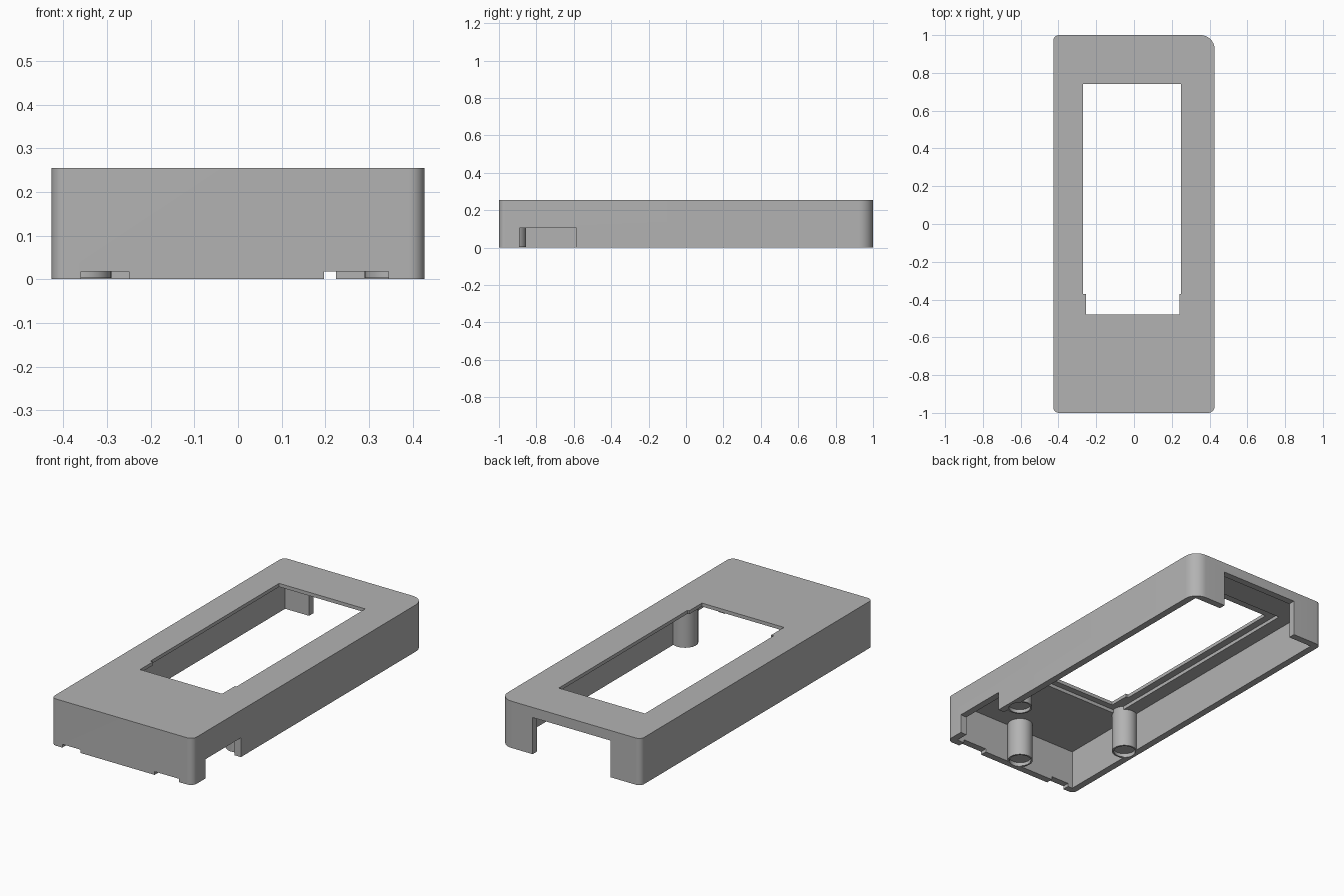
import bpy
import bmesh
import math

cube = bpy.data.objects.get("Cube")
if cube:
    bpy.data.objects.remove(cube, do_unlink=True)

grey = bpy.data.materials.new("plain_grey")
grey.use_nodes = True
colour = (0.45, 0.45, 0.45, 1)
grey.diffuse_color = colour
grey.node_tree.nodes["Principled BSDF"].inputs["Base Color"].default_value = colour


def prism(name, points, z0, z1):
    """Extrude a flat outline from z0 to z1."""
    bm = bmesh.new()
    base = bm.faces.new([bm.verts.new((x, y, z0)) for x, y in points])
    top = bmesh.ops.extrude_face_region(bm, geom=[base])["geom"]
    verts = [v for v in top if isinstance(v, bmesh.types.BMVert)]
    bmesh.ops.translate(bm, vec=(0, 0, z1 - z0), verts=verts)
    bmesh.ops.recalc_face_normals(bm, faces=bm.faces)
    mesh = bpy.data.meshes.new(name)
    bm.to_mesh(mesh)
    bm.free()
    mesh.materials.append(grey)
    obj = bpy.data.objects.new(name, mesh)
    bpy.context.collection.objects.link(obj)
    return obj


def box(name, x0, x1, y0, y1, z0, z1):
    return prism(name, [(x0, y0), (x1, y0), (x1, y1), (x0, y1)], z0, z1)


def disc(name, x, y, r, z0, z1, n=40):
    ring = [2 * math.pi * i / n for i in range(n)]
    return prism(name, [(x + r * math.cos(a), y + r * math.sin(a)) for a in ring], z0, z1)


def rounded_outline(hx, hy, radii, steps=10):
    """Rectangle with its own radius at each corner, from back left round."""
    points = []
    signs = [(1, 1), (-1, 1), (-1, -1), (1, -1)]
    for k, ((sx, sy), r) in enumerate(zip(signs, radii)):
        for i in range(steps + 1):
            a = math.pi / 2 * (k + i / steps)
            points.append((sx * (hx - r) + r * math.cos(a), sy * (hy - r) + r * math.sin(a)))
    return points


def combine(target, tool, operation):
    """Apply a boolean, then discard the tool."""
    mod = target.modifiers.new(tool.name, "BOOLEAN")
    mod.operation = operation
    mod.solver = "EXACT"
    mod.object = tool
    tool.hide_render = True
    bpy.context.view_layer.objects.active = target
    bpy.ops.object.modifier_apply(modifier=mod.name)
    bpy.data.objects.remove(tool, do_unlink=True)


HX, HY, TOP, WALL = 0.427, 1.0, 0.255, 0.038
CEILING = 0.217

# Open-bottomed case with one larger corner
case = prism("case_shell", rounded_outline(HX, HY, [0.075, 0.03, 0.03, 0.035]), 0, TOP)
ix, iy = HX - WALL, HY - WALL
combine(case, box("cavity", -ix, ix, -iy, iy, -0.1, CEILING), "DIFFERENCE")

# Thinned border under the window, then the window itself
cuts = [
    box("window_rebate", -0.31, 0.29, -0.515, 0.8, 0.1, 0.236),
    box("window_main", -0.27, 0.25, -0.37, 0.74, 0.1, 0.4),
    box("window_narrow_end", -0.255, 0.24, -0.48, -0.3, 0.1, 0.4),
    # Openings in the back, left and front walls
    box("back_opening", -0.245, 0.225, 0.9, 1.1, -0.1, 0.2),
    box("side_opening", 0.37, 0.5, -0.89, -0.585, -0.1, 0.105),
    box("front_slot_right", -0.36, -0.25, -1.1, -0.95, -0.1, 0.018),
    box("front_slot_left", 0.197, 0.345, -1.1, -0.95, -0.1, 0.018),
]
for cut in cuts:
    combine(case, cut, "DIFFERENCE")

# Three screw posts with shallow sockets
posts = [(0, -0.92), (-0.355, -0.5), (0.355, -0.5)]
for x, y in posts:
    combine(case, disc("post", x, y, 0.065, 0.003, 0.245), "UNION")
for x, y in posts:
    combine(case, disc("socket", x, y, 0.056, -0.1, 0.022), "DIFFERENCE")

# Smooth rounded corners and posts, crisp edges elsewhere
bpy.ops.object.select_all(action="DESELECT")
case.select_set(True)
bpy.context.view_layer.objects.active = case
bpy.ops.object.shade_smooth_by_angle(angle=math.radians(30))
